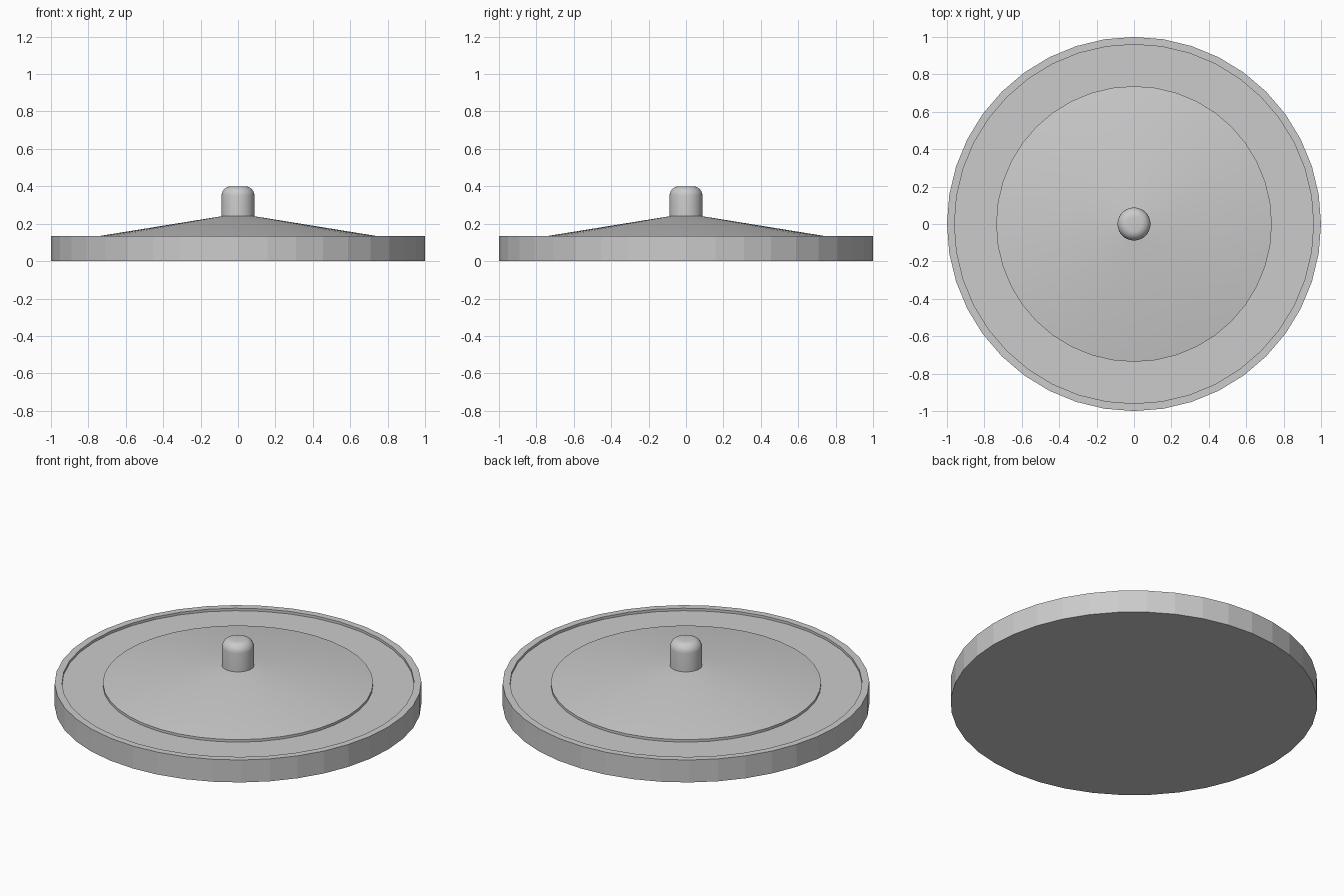
import bpy, bmesh, math

if "Cube" in bpy.data.objects:
    bpy.data.objects.remove(bpy.data.objects["Cube"])

def lathe(name, profile, sides, smooth_angle):
    """Revolve (radius, z) points around z; r = 0 ends become poles."""
    bm = bmesh.new()
    rings = []
    for r, z in profile:
        if r == 0:
            rings.append([bm.verts.new((0, 0, z))] * sides)
        else:
            rings.append([bm.verts.new((r * math.cos(2 * math.pi * i / sides),
                                        r * math.sin(2 * math.pi * i / sides), z))
                          for i in range(sides)])
    for a, b in zip(rings, rings[1:]):
        for i in range(sides):
            j = (i + 1) % sides
            bm.faces.new(list(dict.fromkeys((a[i], a[j], b[j], b[i]))))
    bmesh.ops.recalc_face_normals(bm, faces=bm.faces)
    mesh = bpy.data.meshes.new(name)
    bm.to_mesh(mesh)
    bm.free()
    ob = bpy.data.objects.new(name, mesh)
    bpy.context.collection.objects.link(ob)
    bpy.ops.object.select_all(action='DESELECT')
    ob.select_set(True)
    bpy.context.view_layer.objects.active = ob
    if smooth_angle:
        bpy.ops.object.shade_smooth_by_angle(angle=math.radians(smooth_angle))
    return ob

# Round base with a thin raised rim around a shallow recess
lathe("base_dish", [(0, 0), (1, 0), (1, 0.135), (0.96, 0.135), (0.96, 0.12), (0, 0.12)], 40, 0)

# Low conical cover with a short vertical lip
lathe("cone_cover", [(0, 0.12), (0.737, 0.12), (0.737, 0.135), (0.088, 0.24), (0, 0.24)], 40, 30)

# Centre knob with a rounded top
corner = [(0.038 + 0.05 * math.cos(t * math.pi / 12), 0.35 + 0.05 * math.sin(t * math.pi / 12))
          for t in range(7)]
lathe("centre_knob", [(0, 0.22), (0.088, 0.22)] + corner + [(0, 0.40)], 40, 35)
